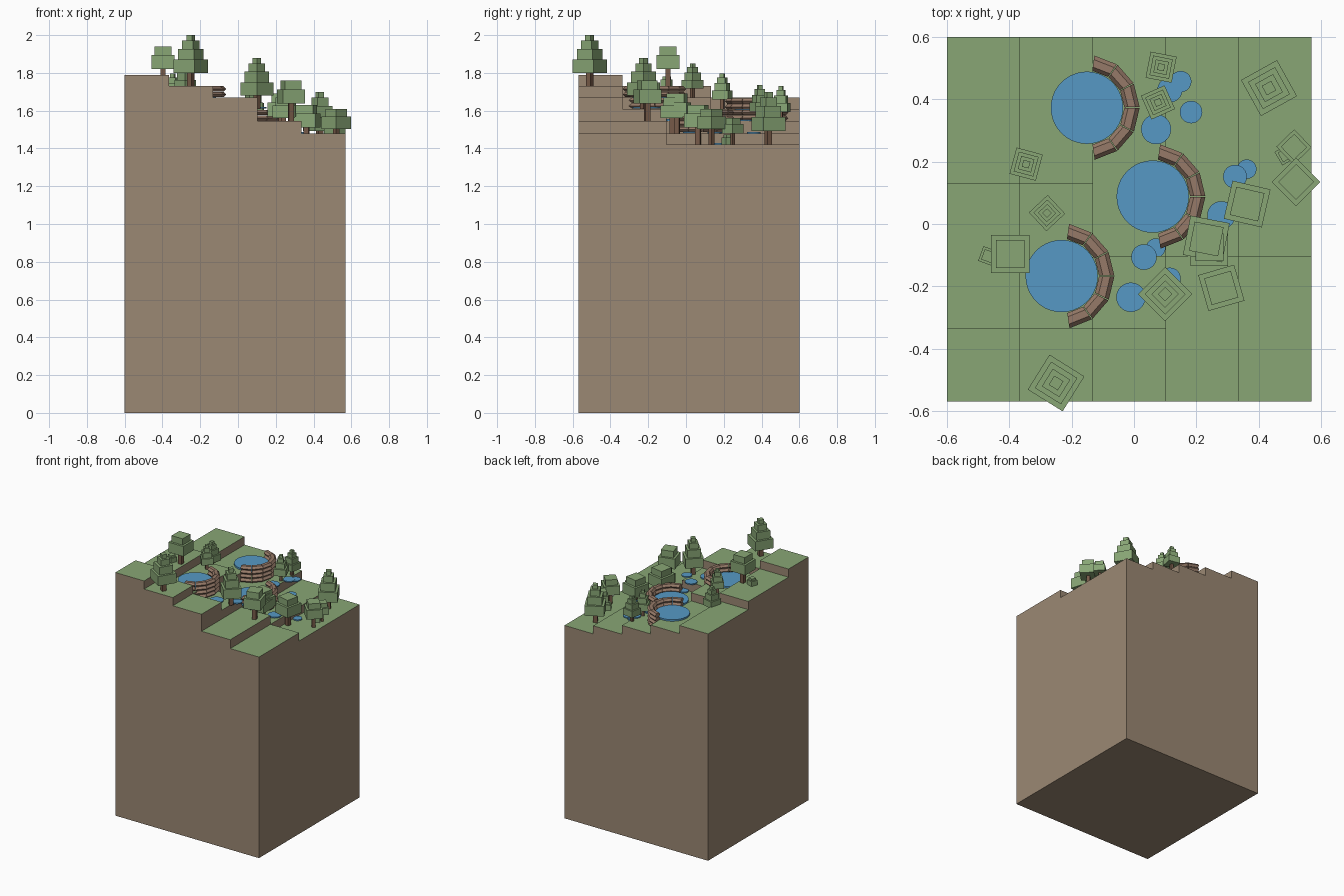
import bpy, bmesh, math
from mathutils import Matrix, Vector

if "Cube" in bpy.data.objects:
    bpy.data.objects.remove(bpy.data.objects["Cube"])


def material(name, rgb):
    m = bpy.data.materials.new(name)
    lin = [((c / 255 + 0.055) / 1.055) ** 2.4 for c in rgb]
    m.diffuse_color = (*lin, 1)
    m.use_nodes = True
    m.node_tree.nodes["Principled BSDF"].inputs["Base Color"].default_value = m.diffuse_color
    return m


EARTH = material("earth brown", (155, 136, 115))
GREEN = material("grass green", (136, 166, 117))
WATER = material("water blue", (86, 153, 197))
TRUNK = material("bark brown", (118, 90, 72))
STONE = material("terracotta brown", (150, 122, 104))


def finish(bm, name, mats, normals=True):
    if normals:
        bmesh.ops.recalc_face_normals(bm, faces=bm.faces)
    me = bpy.data.meshes.new(name)
    bm.to_mesh(me)
    bm.free()
    for m in mats:
        me.materials.append(m)
    ob = bpy.data.objects.new(name, me)
    bpy.context.collection.objects.link(ob)
    return ob


# Terraced ground: heights by row (front to back) and column (left to right)
CELL = 0.234
XS = [-0.6 + CELL * i for i in range(6)]
YS = [-0.57 + CELL * i for i in range(6)]
LEVELS = [
    [1.79, 1.73, 1.67, 1.545, 1.48],
    [1.73, 1.67, 1.61, 1.545, 1.48],
    [1.73, 1.67, 1.545, 1.48, 1.42],
    [1.67, 1.61, 1.545, 1.48, 1.42],
    [1.67, 1.61, 1.545, 1.48, 1.42],
]


def level(i, j):
    return LEVELS[j][i] if 0 <= i < 5 and 0 <= j < 5 else 0.0


def ground_at(x, y):
    return level(min(4, int((x + 0.6) / CELL)), min(4, int((y + 0.57) / CELL)))


def build_ground():
    bm = bmesh.new()

    def quad(pts, mat):
        f = bm.faces.new([bm.verts.new(p) for p in pts])
        f.material_index = mat

    for j in range(5):
        for i in range(5):
            x0, x1, y0, y1 = XS[i], XS[i + 1], YS[j], YS[j + 1]
            h = level(i, j)
            quad([(x0, y0, h), (x1, y0, h), (x1, y1, h), (x0, y1, h)], 1)
            # a wall wherever the neighbour is lower
            sides = [((0, -1), (x0, y0), (x1, y0)), ((1, 0), (x1, y0), (x1, y1)),
                     ((0, 1), (x1, y1), (x0, y1)), ((-1, 0), (x0, y1), (x0, y0))]
            for (di, dj), a, b in sides:
                low = level(i + di, j + dj)
                if low < h - 0.001:
                    quad([(*a, low), (*b, low), (*b, h), (*a, h)], 0)
    a, b, c, d = XS[0], XS[5], YS[0], YS[5]
    quad([(a, c, 0), (a, d, 0), (b, d, 0), (b, c, 0)], 0)
    finish(bm, "terraced_ground", [EARTH, GREEN], normals=False)


def disc(name, x, y, z, r, depth):
    bm = bmesh.new()
    bmesh.ops.create_cone(bm, cap_ends=True, segments=40, radius1=r, radius2=r, depth=depth,
                          matrix=Matrix.Translation((x, y, z - depth / 2)))
    finish(bm, name, [WATER])


# Curved retaining wall: stacked rows of six-sided beams on the right of a pool
def pool_wall(name, cx, cy, base, rows=4, row_h=0.03):
    bm = bmesh.new()
    section = [(0.120, 0.5), (0.132, 0.04), (0.156, 0.04),
               (0.169, 0.5), (0.156, 0.98), (0.132, 0.98)]
    for row in range(rows):
        for s in range(6):
            a0 = math.radians(-82 + s * 27.4 + 0.5)
            a1 = math.radians(-82 + (s + 1) * 27.4 - 0.5)
            ends = []
            for a in (a0, a1):
                ends.append([bm.verts.new((cx + r * math.cos(a), cy + r * math.sin(a),
                                           base + (row + t) * row_h)) for r, t in section])
            p, q = ends
            bm.faces.new(p)
            bm.faces.new(q[::-1])
            for k in range(6):
                n = (k + 1) % 6
                bm.faces.new((p[k], p[n], q[n], q[k]))
    finish(bm, name, [STONE])


# Trees are stacks of square boxes: (width, bottom, top) as shares of size and height
PINE = [(1.0, 0.26, 0.52), (0.75, 0.52, 0.73), (0.5, 0.73, 0.89), (0.26, 0.89, 1.0)]
BROAD = [(1.0, 0.43, 0.78), (0.74, 0.78, 1.0)]
BUSH = [(1.0, 0.0, 0.7), (0.7, 0.7, 1.0)]


def tree(name, tiers, x, y, w, h, turn, trunk=0.22):
    bm = bmesh.new()
    place = Matrix.Translation((x, y, ground_at(x, y))) @ Matrix.Rotation(math.radians(turn), 4, 'Z')

    def box(width, z0, z1, mat):
        m = place @ Matrix.Translation((0, 0, (z0 + z1) / 2)) @ Matrix.Diagonal((width, width, z1 - z0, 1))
        verts = bmesh.ops.create_cube(bm, size=1, matrix=m)["verts"]
        for f in {f for v in verts for f in v.link_faces}:
            f.material_index = mat

    if trunk:
        box(w * trunk, 0, h * tiers[0][1], 1)
    for share, lo, hi in tiers:
        box(w * share, lo * h, hi * h, 0)
    finish(bm, name, [GREEN, TRUNK])


build_ground()

# Large pools with their walls: x, y, water level, wall base
for n, (x, y, z, base) in enumerate([(-0.151, 0.373, 1.622, 1.545),
                                     (0.06, 0.088, 1.557, 1.485),
                                     (-0.232, -0.167, 1.682, 1.61)], 1):
    disc(f"large_pool_{n}", x, y, z, 0.116, 0.02)
    pool_wall(f"pool_wall_{n}", x, y, base)

# Small puddles: x, y, radius, terrace level
for n, (x, y, r, z) in enumerate([
        (0.15, 0.457, 0.034, 1.545), (0.115, 0.43, 0.04, 1.545), (0.183, 0.359, 0.036, 1.48),
        (0.071, 0.304, 0.048, 1.545), (0.324, 0.152, 0.038, 1.48), (0.362, 0.176, 0.031, 1.42),
        (0.28, 0.028, 0.045, 1.48), (0.032, -0.106, 0.041, 1.61), (0.07, -0.077, 0.031, 1.545),
        (-0.01, -0.235, 0.047, 1.61), (0.115, -0.175, 0.035, 1.61)], 1):
    if n == 1 or n == 2:
        z = 1.545
    disc(f"puddle_{n}", x, y, z + 0.006 + 0.0004 * n, r, 0.008)

# Pines: x, y, width, height, turn
for n, p in enumerate([(-0.25, -0.51, 0.132, 0.27, -32), (0.433, 0.436, 0.132, 0.28, 29),
                       (0.1, -0.225, 0.123, 0.27, 45), (-0.346, 0.192, 0.087, 0.187, -15),
                       (-0.279, 0.035, 0.082, 0.18, 43), (0.087, 0.503, 0.085, 0.185, -11),
                       (0.077, 0.39, 0.083, 0.19, 24)], 1):
    tree(f"pine_{n}", PINE, *p)

# Broad trees
for n, p in enumerate([(-0.397, -0.096, 0.122, 0.21, 0), (0.513, 0.247, 0.08, 0.14, 44),
                       (0.52, 0.135, 0.11, 0.19, 45), (0.363, 0.064, 0.125, 0.21, -13),
                       (0.232, -0.048, 0.128, 0.21, -11), (0.242, -0.075, 0.12, 0.19, 0),
                       (0.28, -0.205, 0.12, 0.215, 16)], 1):
    tree(f"broad_tree_{n}", BROAD, *p)

# Small bushes
for n, p in enumerate([(-0.468, -0.103, 0.05, 0.05, -20), (0.485, 0.222, 0.05, 0.055, 30)], 1):
    tree(f"bush_{n}", BUSH, *p, trunk=0)
